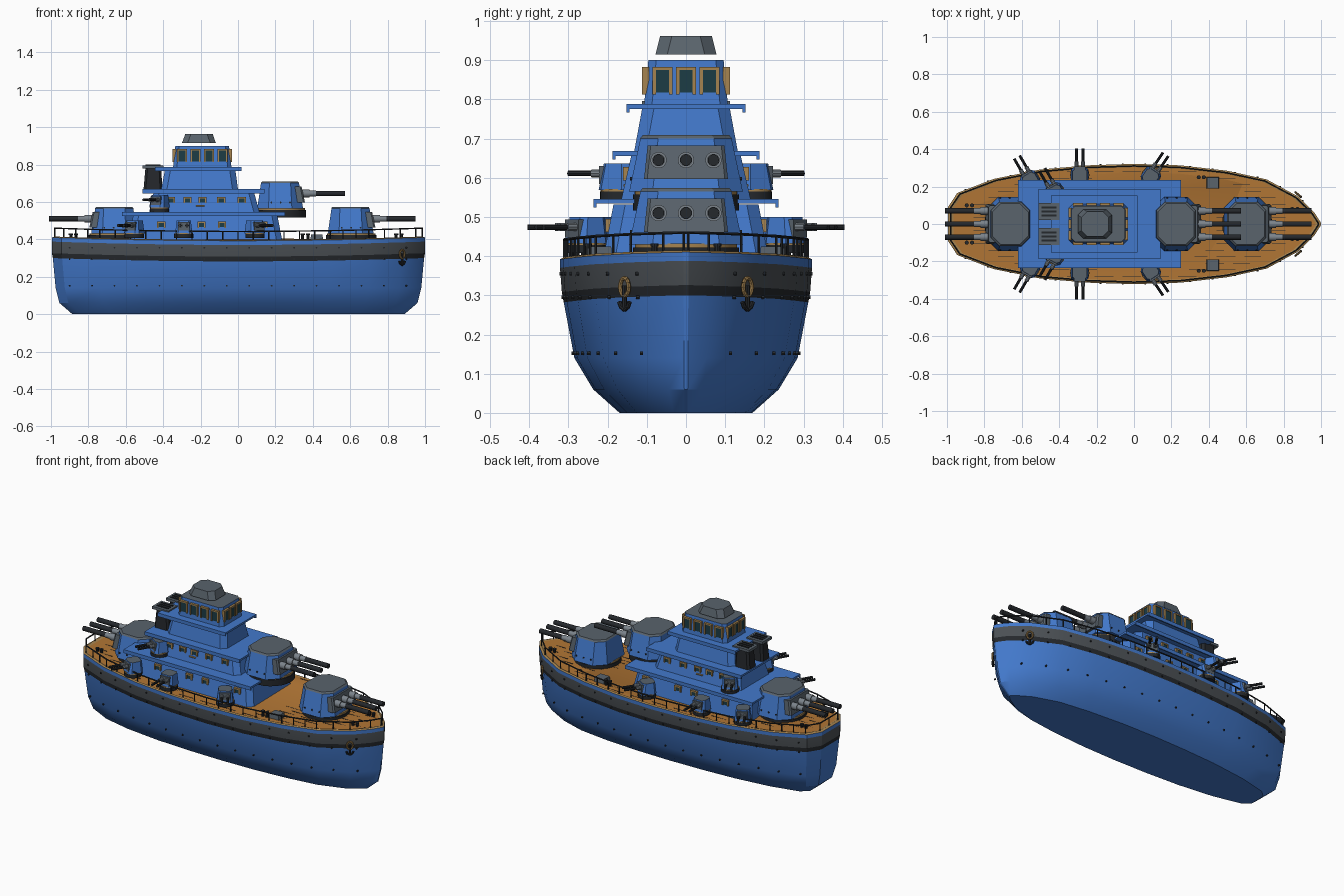
import bpy, math
from mathutils import Matrix, Vector

if "Cube" in bpy.data.objects:
    bpy.data.objects.remove(bpy.data.objects["Cube"])

COL = dict(blue=(.055, .19, .6), grey=(.1, .125, .15), mid=(.07, .08, .09), dark=(.018, .021, .025),
           steel=(.2, .23, .26), tan=(.38, .23, .08), wood=(.44, .18, .035), glass=(.012, .045, .06))
MAT = {}
for k, c in COL.items():
    MAT[k] = bpy.data.materials.new(k)
    MAT[k].diffuse_color = (*c, 1)
PARTS = {}
I = Matrix.Identity(4)


def add(name, mats, verts, faces, M=I):
    """Accumulate geometry into a named part; mats is one name or one per face."""
    V, F, K = PARTS.setdefault(name, ([], [], []))
    o = len(V)
    V += [M @ Vector(v) for v in verts]
    F += [[i + o for i in f] for f in faces]
    K += [mats] * len(faces) if isinstance(mats, str) else mats


def loft(name, mats, loops, M=I):
    """Skin closed loops; mats = one name or [bands..., bottom cap, top cap]."""
    n, faces, ks = len(loops[0]), [], []
    if isinstance(mats, str):
        mats = [mats] * (len(loops) + 1)
    for j in range(len(loops) - 1):
        for i in range(n):
            a, b = j * n + i, j * n + (i + 1) % n
            faces.append([a, b, b + n, a + n])
            ks.append(mats[j])
    t = (len(loops) - 1) * n
    faces += [list(range(n))[::-1], list(range(t, t + n))]
    add(name, ks + mats[-2:], [p for l in loops for p in l], faces, M)


def oct(x0, x1, y, z, c=0, yc=0):
    """Rectangle outline, with chamfered corners if c > 0."""
    if not c:
        return [(x0, yc - y, z), (x1, yc - y, z), (x1, yc + y, z), (x0, yc + y, z)]
    return [(x0 + c, yc - y, z), (x1 - c, yc - y, z), (x1, yc - y + c, z), (x1, yc + y - c, z),
            (x1 - c, yc + y, z), (x0 + c, yc + y, z), (x0, yc + y - c, z), (x0, yc - y + c, z)]


def box(name, mat, x, y, z, sx, sy, sz, M=I):
    loft(name, mat, [oct(x - sx / 2, x + sx / 2, sy / 2, z + d * sz / 2, 0, y) for d in (-1, 1)], M)


def cyl(name, mat, p, q, r, n=12, M=I, r2=None):
    p, q = Vector(p), Vector(q)
    R = (q - p).to_track_quat('Z', 'Y')
    ring = lambda c, s: [c + R @ Vector((s * math.cos(a * math.tau / n), s * math.sin(a * math.tau / n), 0))
                         for a in range(n)]
    loft(name, mat, [ring(p, r), ring(q, r2 or r)], M)


def place(x, y, z, a=0):
    return Matrix.Translation((x, y, z)) @ Matrix.Rotation(math.radians(a), 4, 'Z')


# Hull: half plan swept through levels, with a slight sheer
HALF = [(-.995, .09), (-.945, .165), (-.75, .24), (-.5, .29), (-.25, .312), (0, .32), (.25, .312),
        (.5, .283), (.71, .237), (.88, .145), (.965, .06), (1, .006)]
PLAN = [(x, -y) for x, y in HALF] + [(x, y) for x, y in HALF[::-1]]
top = lambda x: .392 + .018 * x * x


def width(x):
    for (a, p), (b, q) in zip(HALF, HALF[1:]):
        if a <= x <= b:
            return p + (q - p) * (x - a) / (b - a)
    return 0


def level(z, sx, sy):
    return [(x * sx, y * sy, z + (.018 * x * x if z > .2 else 0)) for x, y in PLAN]


loft('hull', ['blue', 'blue', 'blue', 'dark', 'mid', 'blue', 'tan', 'tan', 'blue', 'wood'],
     [level(0, .89, .53), level(.06, .96, .74), level(.14, .98, .89), level(.282, .995, .975),
      level(.308, 1, .99), level(.37, 1, 1.005), level(.392, 1, 1.005), level(.397, .985, .975),
      level(.392, .97, .95)])
# Deck planks
n = len(HALF)
loop = level(.395, .97, .95)
add('deck', 'wood', loop, [[i, i + 1, 2 * n - 2 - i, 2 * n - 1 - i] for i in range(n - 1)])
for k in range(-8, 9):
    for j in range(13):
        x = -.9 + j * .148 + (k % 2) * .06
        if x < .94 and abs(k * .035) < min(width(x - .05), width(min(x + .05, 1))) - .02:
            box('plank_seams', 'dark', x, k * .035, top(x) + .003, .1, .003, .003)

# Railing and rivets along the hull edge
rail = [Vector((x * .985, y * .97, top(x) + .05)) for x, y in PLAN]
for a, b in zip(rail, rail[1:] + rail[:1]):
    cyl('railing', 'dark', a, b, .004, 6)
    m = max(1, round((b - a).length / .08))
    for i in range(m):
        p = a.lerp(b, i / m)
        cyl('railing', 'dark', p, p - Vector((0, 0, .052)), .0035, 6)
for z, s in ((.355, 1.004), (.295, .985), (.152, .905)):
    for j in range(16):
        x = -.9 + j * .12
        for sg in (1, -1):
            y = sg * width(x) * s
            cyl('rivets', 'dark', (x, y - sg * .004, z), (x, y + sg * .004, z), .005, 6)

# Superstructure tiers with platforms: bottom outline, top outline, platform
TIERS = [('lower_house', (-.585, .237, .212, .39), (-.56, .21, .185, .532), .03),
         ('middle_house', (-.475, .115, .165, .545), (-.45, .085, .14, .655), .03),
         ('upper_house', (-.41, .0, .132, .668), (-.39, -.015, .112, .776), .03),
         ('bridge', (-.347, -.035, .107, .785), (-.335, -.048, .096, .9), .02)]
for name, a, b, c in TIERS:
    loft(name, ['blue', 'blue', 'grey' if name == 'bridge' else 'blue'], [oct(*a, c), oct(*b, c)])
for x0, x1, y, z in ((-.62, .252, .236, .54), (-.51, .142, .188, .662), (-.445, .02, .152, .782)):
    xc, w = (x0 + x1) / 2, x1 - x0
    box('platforms', 'blue', xc, 0, z, w, 2 * y, .012)
    for s in (1, -1):
        box('platforms', 'blue', xc, s * (y - .004), z - .006, w, .008, .02)
loft('bridge_cap', 'grey', [oct(-.3, -.118, .078, .914, .03), oct(-.282, -.135, .066, .962, .03)])


def window(name, x, y, z, w, h, d=.012, side=True):
    """Framed pane; side=True faces +-y, else +-x."""
    s = math.copysign(1, y) if side else (1 if x > -.19 else -1)
    t = .008
    for mat, u, v, ww, hh, dd in (('glass', 0, 0, w, h, d * .6), ('tan', w / 2, 0, t, h + t, d), ('tan', -w / 2, 0, t, h + t, d),
                                  ('tan', 0, h / 2, w, t, d)):
        if side:
            box(name, mat, x + u, y, z + v, ww, dd, hh)
        else:
            box(name, mat, x, y + u, z + v, dd, ww, hh)


for s in (1, -1):
    for i in range(4):
        window('bridge_windows', -.299 + i * .072, s * .103, .848, .046, .062, .018)
    for x in (-.41, -.195, -.085, .135):
        window('lower_windows', x, s * .198, .478, .036, .026, .016)
    for x in (-.36, -.27, -.19, -.09, .02):
        window('middle_windows', x, s * .152, .61, .036, .026, .018)
    cyl('lifebelts', 'tan', (-.225, s * .155, .58), (-.18, s * .155, .58), .005, 8)
for x in (-.341, -.041):
    for y in (-.06, 0, .06):
        window('bridge_windows', x, y, .848, .042, .062, .018, False)

# Funnels with slotted caps
for s in (1, -1):
    y = s * .067
    loft('funnels', 'dark', [oct(-.505, -.405, .04, .668, .012, y), oct(-.495, -.41, .034, .78, .012, y)])
    box('funnel_caps', 'grey', -.455, y, .788, .112, .09, .016)
    for j in (-1, 0, 1):
        box('funnel_slots', 'dark', -.455, y + j * .022, .797, .08, .01, .006)


def main_turret(name, x, z, a):
    """Triple-gun turret, z = foot of its ring."""
    M = place(x, 0, z, a)
    cyl(name + '_ring', 'dark', (0, 0, -.02), (0, 0, .02), .135, 24, M)
    cyl(name + '_ring', 'tan', (0, 0, .012), (0, 0, .03), .13, 24, M)
    loft(name, ['blue', 'blue', 'blue'], [oct(-.125, .12, .145, .028, .06), oct(-.105, .098, .116, .165, .045)], M)
    loft(name + '_roof', 'grey', [oct(-.107, .1, .118, .163, .045), oct(-.1, .092, .11, .172, .045)], M)
    loft(name + '_face', 'grey', [oct(.05, .13, .107, .06, .008), oct(.05, .112, .098, .145, .008)], M)
    for y in (-.07, 0, .07):
        cyl(name + '_guns', 'steel', (.1, y, .108), (.155, y, .108), .021, 14, M)
        cyl(name + '_guns', 'steel', (.155, y, .108), (.19, y, .108), .016, 14, M)
        cyl(name + '_guns', 'dark', (.19, y, .108), (.345, y, .108), .0145, 14, M)
    for s in (1, -1):
        for u in (-.05, 0, .05):
            cyl(name + '_rivets', 'dark', (u, s * .13, .06), (u, s * .143, .06), .005, 6, M)


main_turret('front_turret', .605, .402, 0)
main_turret('raised_turret', .228, .537, 0)
main_turret('rear_turret', -.665, .402, 180)


def small_turret(name, x, y, z, a):
    for s in (1, -1):
        M = place(x, s * y, z, s * a)
        cyl(name, 'dark', (0, 0, 0), (0, 0, .02), .052, 16, M)
        cyl(name, 'tan', (0, 0, .018), (0, 0, .026), .05, 16, M)
        loft(name, ['blue', 'blue', 'grey'], [oct(-.046, .046, .046, .024, .016), oct(-.04, .034, .038, .092, .014)], M)
        box(name, 'grey', .032, 0, .062, .025, .062, .046, M)
        for v in (-.017, .017):
            cyl(name, 'steel', (.04, v, .066), (.072, v, .066), .011, 10, M)
            cyl(name, 'dark', (.07, v, .066), (.142, v, .066), .0075, 10, M)


small_turret('side_turrets_mid', -.29, .262, .408, 90)
small_turret('side_turrets_rear', -.555, .235, .408, 120)
small_turret('side_turrets_front', .09, .255, .408, 56)
small_turret('side_turrets_upper', -.42, .168, .545, 120)

# Deck hatches, bollards and anchors
for s in (1, -1):
    loft('hatches', 'grey', [oct(.387, .455, .032, .39, 0, s * .22), oct(.39, .452, .029, .425, 0, s * .22)])
    for x, y in ((.86, .08), (-.88, .1), (.36, .25)):
        for d in (-.014, .014):
            cyl('bollards', 'dark', (x + d, s * y, .395), (x + d, s * y, .428), .008, 10)
            cyl('bollards', 'dark', (x + d, s * y, .424), (x + d, s * y, .432), .011, 10)
    M = place(.878, s * .157, .315, s * 50)
    ring = [(0, .017 * math.cos(t * math.tau / 14), .006 + .023 * math.sin(t * math.tau / 14)) for t in range(14)]
    for p, q in zip(ring, ring[1:] + ring[:1]):
        cyl('anchor_rings', 'tan', p, q, .0055, 8, M)
    arm = [(0, -.02, -.032), (0, -.013, -.045), (0, 0, -.052), (0, .013, -.045), (0, .02, -.032)]
    for p, q in list(zip(arm, arm[1:])) + [((0, 0, .01), (0, 0, -.05))]:
        cyl('anchors', 'dark', p, q, .006, 8, M)

# Turn the collected parts into objects
for name, (V, F, K) in PARTS.items():
    me = bpy.data.meshes.new(name)
    me.from_pydata(V, [], F)
    used = sorted(set(K))
    for k in used:
        me.materials.append(MAT[k])
    for p, k in zip(me.polygons, K):
        p.material_index = used.index(k)
    ob = bpy.data.objects.new(name, me)
    bpy.context.collection.objects.link(ob)
    ob.select_set(True)
    bpy.context.view_layer.objects.active = ob
bpy.ops.object.shade_smooth_by_angle(angle=math.radians(28))

for m in bpy.data.materials:
    if m.users and not m.is_grease_pencil:
        m.use_nodes = True
        m.node_tree.nodes["Principled BSDF"].inputs["Base Color"].default_value = m.diffuse_color
